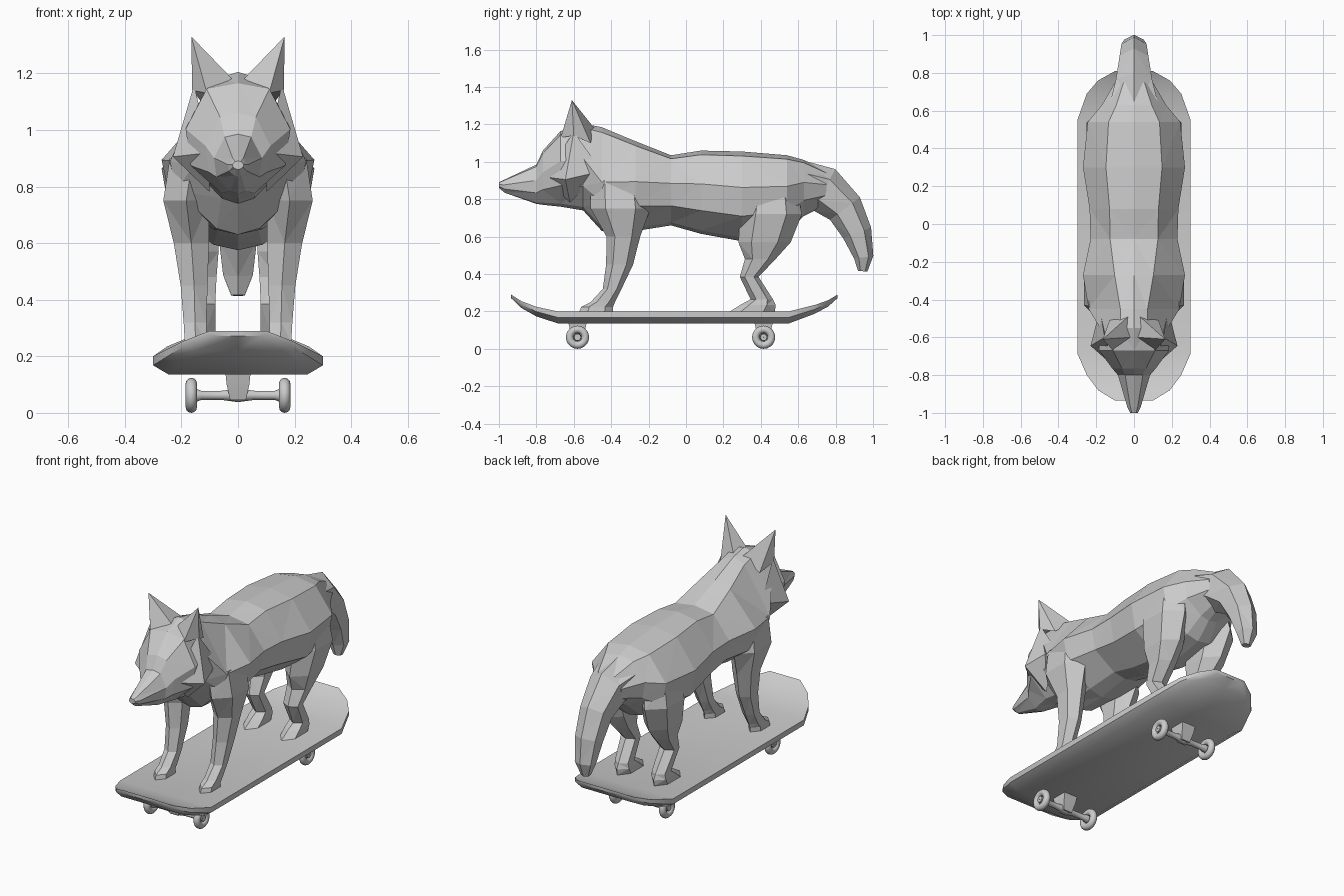
import bpy, bmesh, math
from mathutils import Vector

cube = bpy.data.objects.get("Cube")
if cube:
    bpy.data.objects.remove(cube, do_unlink=True)

grey = bpy.data.materials.new("plain grey")
grey.use_nodes = True
grey.diffuse_color = (0.6, 0.6, 0.6, 1)
grey.node_tree.nodes["Principled BSDF"].inputs["Base Color"].default_value = (0.6, 0.6, 0.6, 1)


def finish(name, bm, mirror=False, smooth=False):
    """Turn a bmesh into an object, optionally mirrored from left to right."""
    bmesh.ops.recalc_face_normals(bm, faces=bm.faces[:])
    mesh = bpy.data.meshes.new(name)
    bm.to_mesh(mesh)
    bm.free()
    mesh.materials.append(grey)
    obj = bpy.data.objects.new(name, mesh)
    bpy.context.collection.objects.link(obj)
    if mirror:
        mod = obj.modifiers.new("mirror", "MIRROR")
        mod.use_mirror_merge = False
    if smooth:
        bpy.ops.object.select_all(action="DESELECT")
        obj.select_set(True)
        bpy.context.view_layer.objects.active = obj
        bpy.ops.object.shade_smooth_by_angle(angle=math.radians(35))


def loft(name, rings, mirror=False, facet=True):
    """Skin a list of equal point rings and cap both ends."""
    bm = bmesh.new()
    rows = [[bm.verts.new(p) for p in ring] for ring in rings]
    n = len(rows[0])
    for a, b in zip(rows, rows[1:]):
        for i in range(n):
            j = (i + 1) % n
            bm.faces.new((a[i], a[j], b[j], b[i]))
    bm.faces.new(rows[0])
    bm.faces.new(rows[-1])
    if facet:
        quads = [f for f in bm.faces if len(f.verts) == 4]
        bmesh.ops.triangulate(bm, faces=quads, quad_method="SHORT_EDGE")
    finish(name, bm, mirror, smooth=not facet)


def pyramid(name, tip_point, base_points):
    """Mirrored pair of pyramids."""
    bm = bmesh.new()
    tip = bm.verts.new(tip_point)
    base = [bm.verts.new(p) for p in base_points]
    for i, corner in enumerate(base):
        bm.faces.new((base[i - 1], corner, tip))
    bm.faces.new(base)
    finish(name, bm, mirror=True)


def symmetric(half, y):
    """Full ring from a half section running from top centre to bottom centre."""
    return [(x, y, z) for x, z in half] + [(-x, y, z) for x, z in half[-2:0:-1]]


def body_ring(y, top, bottom, w, crest=0.55, drop=0.4):
    h = top - bottom
    half = [(0, top), (crest * w, top - 0.05 * h), (w, top - drop * h),
            (0.9 * w, bottom + 0.28 * h), (0.32 * w, bottom + 0.04 * h), (0, bottom)]
    return symmetric(half, y)


def limb_ring(x, y, z, rx, ry, sides=6):
    angles = [math.tau * (i + 0.5) / sides for i in range(sides)]
    return [(x + rx * 1.1 * math.cos(a), y + ry * math.sin(a), z) for a in angles]


# Body from muzzle to rump: y, top, bottom, half width, crest width, drop to widest point
body = [(-1.0, 0.89, 0.86, 0.02), (-0.97, 0.905, 0.835, 0.035), (-0.8, 0.985, 0.775, 0.085),
        (-0.765, 1.06, 0.77, 0.115), (-0.67, 1.165, 0.76, 0.185, 0.6), (-0.55, 1.205, 0.74, 0.18, 0.4),
        (-0.45, 1.185, 0.63, 0.24, 0.3, 0.53), (-0.27, 1.11, 0.63, 0.27, 0.38, 0.45),
        (-0.08, 1.035, 0.66, 0.23), (0.08, 1.06, 0.615, 0.235), (0.3, 1.055, 0.575, 0.27),
        (0.54, 1.035, 0.62, 0.245), (0.63, 1.01, 0.71, 0.17), (0.75, 0.95, 0.77, 0.1)]
loft("body", [body_ring(*row) for row in body])

# Tail: rings set across a drooping path: y, z, half width, half thickness
path = [(0.6, 0.88, 0.14, 0.13), (0.74, 0.85, 0.1, 0.125), (0.85, 0.75, 0.08, 0.1),
        (0.915, 0.62, 0.07, 0.08), (0.95, 0.49, 0.055, 0.052), (0.945, 0.415, 0.025, 0.025)]
rings = []
for i, (y, z, w, t) in enumerate(path):
    before, after = path[max(i - 1, 0)], path[min(i + 1, len(path) - 1)]
    along = Vector((0, after[0] - before[0], after[1] - before[1])).normalized()
    out = Vector((0, -along.z, along.y))
    ring = []
    for k in range(6):
        a = math.tau * k / 6 + math.pi / 2
        ring.append(Vector((w * 1.1 * math.cos(a), y, z)) + out * t * math.sin(a))
    rings.append(ring)
loft("tail", rings)

# Legs: x, y, z, half width, half depth
front_leg = [(0.16, -0.36, 0.9, 0.085, 0.15), (0.183, -0.35, 0.75, 0.085, 0.16),
             (0.165, -0.335, 0.6, 0.065, 0.09), (0.155, -0.355, 0.45, 0.05, 0.072),
             (0.152, -0.395, 0.32, 0.042, 0.05), (0.15, -0.445, 0.25, 0.04, 0.065),
             (0.15, -0.475, 0.225, 0.04, 0.085), (0.15, -0.48, 0.2, 0.042, 0.09)]
hind_leg = [(0.14, 0.46, 0.87, 0.09, 0.13), (0.16, 0.455, 0.72, 0.095, 0.165),
            (0.145, 0.42, 0.57, 0.08, 0.14), (0.135, 0.397, 0.48, 0.062, 0.082),
            (0.128, 0.338, 0.385, 0.05, 0.05), (0.122, 0.405, 0.265, 0.045, 0.06),
            (0.122, 0.385, 0.235, 0.05, 0.095), (0.122, 0.355, 0.2, 0.05, 0.12)]
for name, rows in (("front_legs", front_leg), ("hind_legs", hind_leg)):
    loft(name, [limb_ring(*row) for row in rows], mirror=True)

# Ears lean outwards and run back into the neck; ruffs widen the cheeks
pyramid("ears", (0.165, -0.61, 1.33), ((0.02, -0.6, 1.18), (0.11, -0.67, 1.13), (0.162, -0.6, 1.14),
                                       (0.13, -0.51, 1.1), (0.03, -0.49, 1.18)))
pyramid("cheek_ruffs", (0.23, -0.645, 0.905), ((0.1, -0.76, 0.92), (0.155, -0.6, 1.16),
                                              (0.18, -0.45, 0.95), (0.1, -0.62, 0.78)))

# Skateboard deck: y, half width, lift
deck = [(-0.935, 0.1, 0.09), (-0.88, 0.19, 0.055), (-0.8, 0.25, 0.025), (-0.685, 0.3, 0),
        (0.55, 0.3, 0), (0.69, 0.25, 0.035), (0.76, 0.19, 0.06), (0.81, 0.1, 0.09)]
rings = []
for y, w, lift in deck:
    top = 0.2 + lift
    thick = 0.064 - 0.5 * lift
    half = [(0, top), (w, top), (w, top - thick / 2), (w * 0.82, top - thick), (0, top - thick)]
    rings.append(symmetric(half, y))
loft("deck", rings, facet=False)


def revolve(name, profile, y, steps=20):
    """Spin a profile of (x, radius) about the axle line, mirrored to both sides."""
    bm = bmesh.new()
    verts = [bm.verts.new((x, y, 0.062 + r)) for x, r in profile]
    edges = [bm.edges.new(pair) for pair in zip(verts, verts[1:])]
    bmesh.ops.spin(bm, geom=verts + edges, cent=(0, y, 0.062), axis=(1, 0, 0),
                   angle=math.tau, steps=steps)
    bmesh.ops.remove_doubles(bm, verts=bm.verts[:], dist=0.0005)
    finish(name, bm, mirror=True, smooth=True)


# Trucks and wheels
for label, y in (("front", -0.58), ("rear", 0.415)):
    hanger = []
    for z, w, d in ((0.145, 0.045, 0.05), (0.1, 0.04, 0.04), (0.045, 0.028, 0.022)):
        hanger.append([(sx * w, y + sy * d, z) for sx, sy in ((-1, -1), (1, -1), (1, 1), (-1, 1))])
    loft(label + "_hanger", hanger, facet=False)
    revolve(label + "_axles", [(0, 0.024), (0.06, 0.016), (0.13, 0.016), (0.145, 0.022),
                               (0.18, 0.018), (0.18, 0.001)], y, 12)
    tyre = []
    for k in range(13):
        a = math.tau * k / 12
        tyre.append((0.165 + 0.02 * math.cos(a), 0.042 + 0.02 * math.sin(a)))
    revolve(label + "_wheels", tyre, y)
